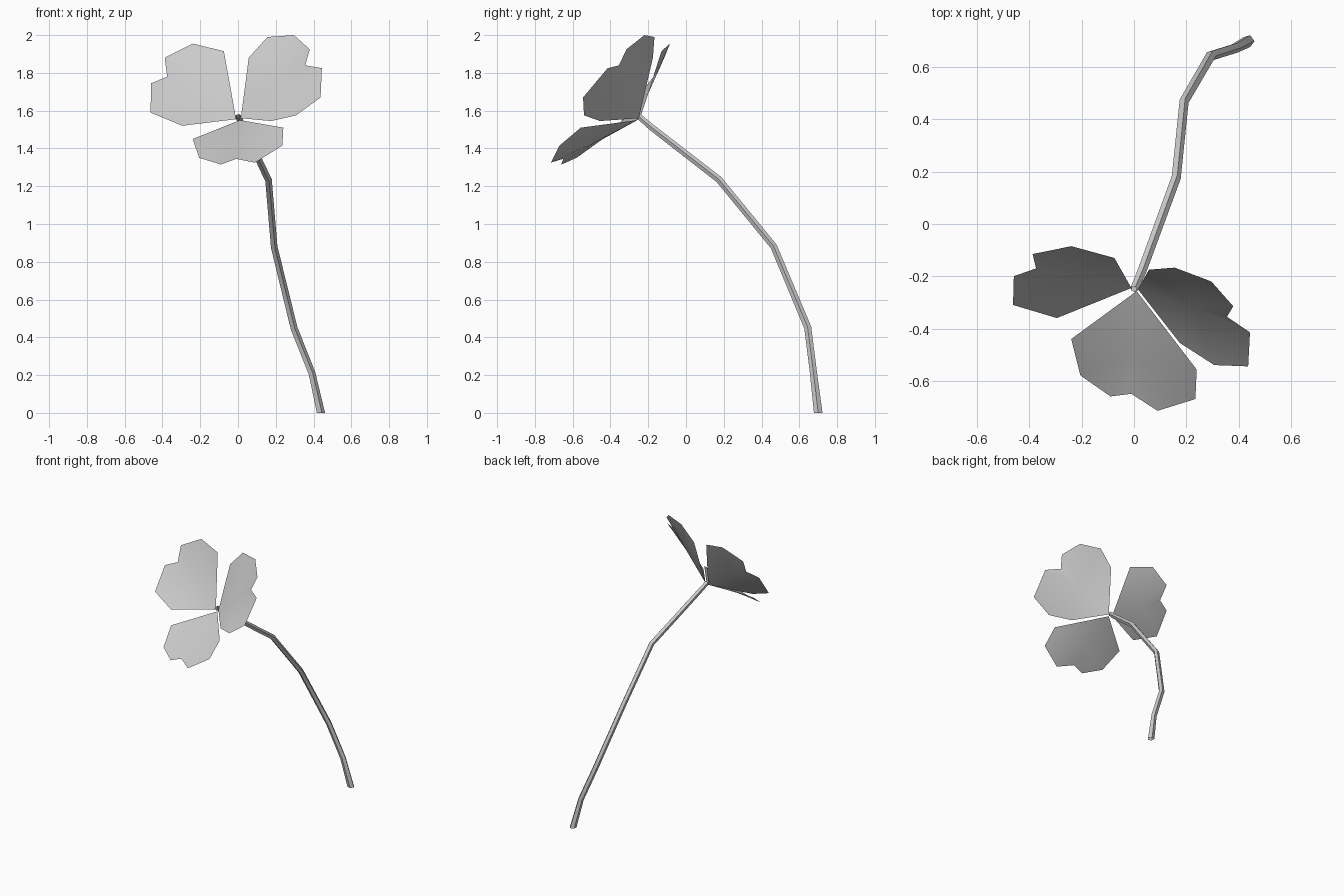
import bpy, bmesh, math
from mathutils import Vector

if "Cube" in bpy.data.objects:
    bpy.data.objects.remove(bpy.data.objects["Cube"])

def material(name, rgb):
    m = bpy.data.materials.new(name)
    m.diffuse_color = (*rgb, 1)
    m.use_nodes = True
    m.node_tree.nodes["Principled BSDF"].inputs["Base Color"].default_value = m.diffuse_color
    return m

grey = material("pale grey", (0.6, 0.6, 0.6))

def finish(bm, name, smooth_angle):
    me = bpy.data.meshes.new(name)
    bm.to_mesh(me)
    bm.free()
    me.materials.append(grey)
    ob = bpy.data.objects.new(name, me)
    bpy.context.collection.objects.link(ob)
    bpy.ops.object.select_all(action='DESELECT')
    ob.select_set(True)
    bpy.context.view_layer.objects.active = ob
    bpy.ops.object.shade_smooth_by_angle(angle=math.radians(smooth_angle))
    return ob

# Stem: open five-sided tube swept along a bending path (x, y, z, radius)
SIDES = 5
path = [(0.437, 0.70, 0.0, 0.024), (0.39, 0.675, 0.21, 0.020),
        (0.295, 0.645, 0.45, 0.020), (0.19, 0.465, 0.88, 0.019),
        (0.16, 0.175, 1.235, 0.019), (0.03, -0.18, 1.51, 0.018),
        (0.0, -0.25, 1.57, 0.016)]
bm = bmesh.new()
pts = [Vector(p[:3]) for p in path]
rings = []
for i, p in enumerate(pts):
    t = (pts[min(i + 1, len(pts) - 1)] - pts[max(i - 1, 0)]).normalized()
    if i == 0:
        t = Vector((0, 0, 1))
    u = (Vector((1, 0, 0)) - t * t.x).normalized()
    v = t.cross(u)
    ring = []
    for k in range(SIDES):
        a = 2 * math.pi * k / SIDES
        ring.append(bm.verts.new(p + (u * math.cos(a) + v * math.sin(a)) * path[i][3]))
    rings.append(ring)
for a, b in zip(rings, rings[1:]):
    for k in range(SIDES):
        n = (k + 1) % SIDES
        bm.faces.new((a[k], a[n], b[n], b[k]))
finish(bm, "stem", 50)

# Leaflets: heart outlines fanned around a point on the midrib
def leaflet(name, base, outline, notch):
    bm = bmesh.new()
    rim = [bm.verts.new(p) for p in [base] + outline]
    mid = bm.verts.new(Vector(base).lerp(Vector(outline[notch]), 0.6))
    for i, v in enumerate(rim):
        bm.faces.new((mid, rim[(i + 1) % len(rim)], v))
    # upper side faces forward and up
    if sum((f.normal_update() or f.normal.z - f.normal.y) for f in bm.faces) < 0:
        bmesh.ops.reverse_faces(bm, faces=bm.faces[:])
    finish(bm, name, 60)

leaflet("left_leaflet", (-0.01, -0.245, 1.555),
        [(-0.075, -0.13, 1.915), (-0.24, -0.085, 1.955), (-0.388, -0.115, 1.88),
         (-0.375, -0.17, 1.78), (-0.46, -0.20, 1.745), (-0.463, -0.31, 1.59),
         (-0.295, -0.36, 1.52)], 3)
leaflet("right_leaflet", (0.015, -0.25, 1.56),
        [(0.057, -0.175, 1.88), (0.156, -0.167, 1.99), (0.296, -0.22, 2.0),
         (0.38, -0.315, 1.925), (0.356, -0.355, 1.84), (0.444, -0.415, 1.825),
         (0.437, -0.545, 1.67), (0.307, -0.54, 1.575), (0.175, -0.455, 1.545)], 4)
leaflet("front_leaflet", (0.01, -0.257, 1.55),
        [(-0.24, -0.44, 1.45), (-0.205, -0.58, 1.35), (-0.09, -0.66, 1.315),
         (-0.01, -0.65, 1.345), (0.09, -0.715, 1.325), (0.235, -0.67, 1.415),
         (0.24, -0.557, 1.51)], 3)
